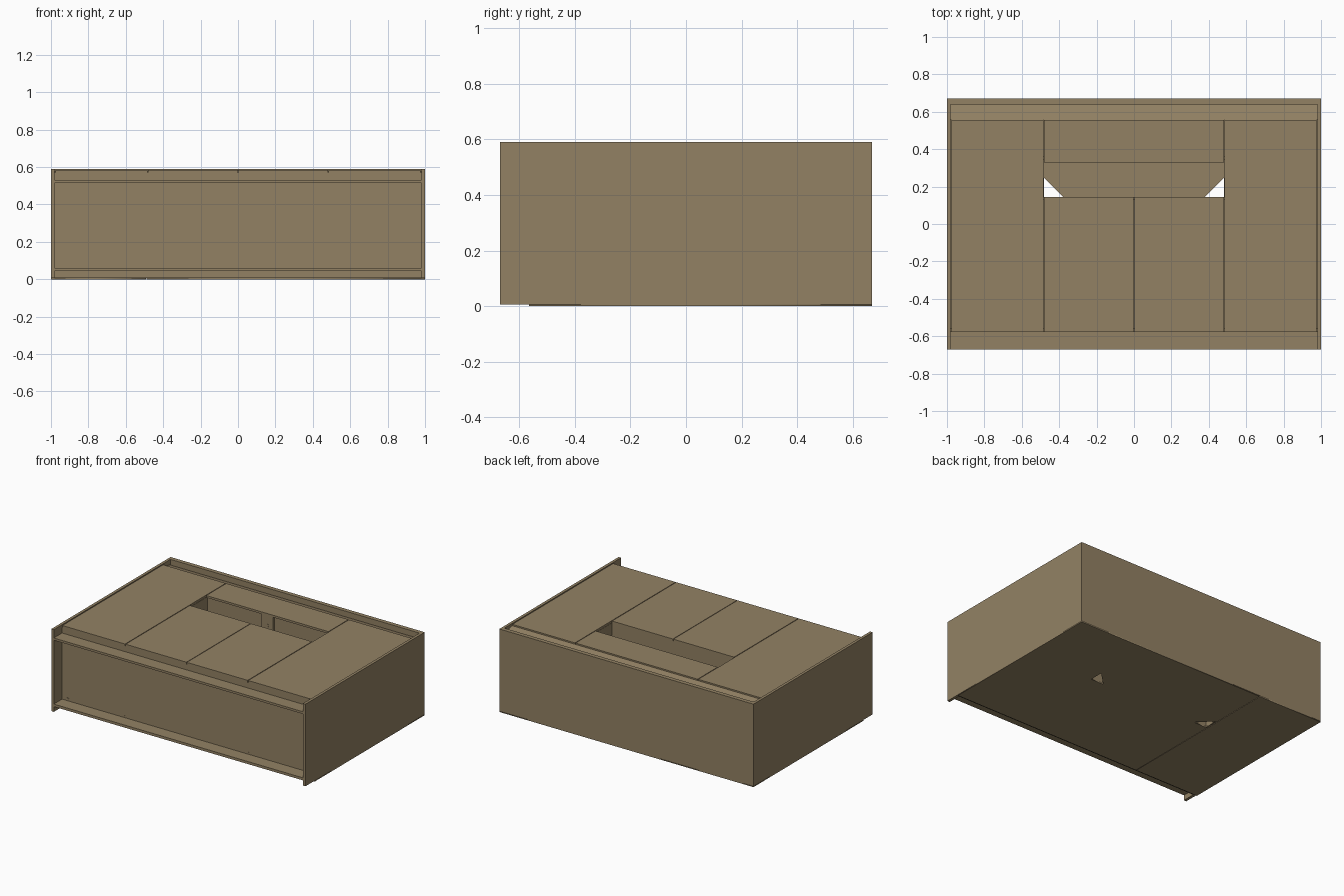
import bpy, bmesh, math

if "Cube" in bpy.data.objects:
    bpy.data.objects.remove(bpy.data.objects["Cube"])

wood = bpy.data.materials.new("brown_board")
wood.diffuse_color = (0.29, 0.222, 0.127, 1)
wood.use_nodes = True
wood.node_tree.nodes["Principled BSDF"].inputs["Base Color"].default_value = wood.diffuse_color


def add_mesh(name, bm):
    bmesh.ops.recalc_face_normals(bm, faces=bm.faces)
    me = bpy.data.meshes.new(name)
    bm.to_mesh(me)
    bm.free()
    me.materials.append(wood)
    ob = bpy.data.objects.new(name, me)
    bpy.context.collection.objects.link(ob)
    return ob


def board(name, x, y, z):
    """Box from (min, max) ranges."""
    bm = bmesh.new()
    bmesh.ops.create_cube(bm, size=1)
    for v in bm.verts:
        v.co = [r[0] if c < 0 else r[1] for c, r in zip(v.co, (x, y, z))]
    return add_mesh(name, bm)


def mirrored(name, x, y, z):
    board(name + "_right", x, y, z)
    board(name + "_left", (-x[1], -x[0]), y, z)


def disc(name, x, y, z, r):
    """Small fitting lying flat on a front-facing board."""
    bm = bmesh.new()
    bmesh.ops.create_cone(bm, cap_ends=True, segments=16, radius1=r, radius2=r, depth=0.004)
    for v in bm.verts:
        v.co = (v.co.x + x, v.co.z + y, v.co.y + z)
    add_mesh(name, bm)


def sheet(name, outlines, z0, z1):
    """Flat sheet; inner outlines become holes."""
    cu = bpy.data.curves.new(name, 'CURVE')
    cu.dimensions = '2D'
    cu.fill_mode = 'BOTH'
    cu.extrude = (z1 - z0) / 2
    for pts in outlines:
        sp = cu.splines.new('POLY')
        sp.points.add(len(pts) - 1)
        for p, (x, y) in zip(sp.points, pts):
            p.co = (x, y, 0, 1)
        sp.use_cyclic_u = True
    cu.materials.append(wood)
    ob = bpy.data.objects.new(name, cu)
    ob.location.z = (z0 + z1) / 2
    bpy.context.collection.objects.link(ob)


# outer case
mirrored("side_panel", (0.98, 1.0), (-0.67, 0.67), (0.006, 0.59))
board("back_panel", (-0.98, 0.98), (0.64, 0.67), (0.006, 0.59))
board("front_panel", (-0.98, 0.98), (-0.577, -0.56), (0.006, 0.57))

# ledges in front of the recessed front panel
board("top_ledge", (-0.98, 0.98), (-0.67, -0.577), (0.515, 0.531))
board("bottom_ledge", (-0.98, 0.98), (-0.67, -0.577), (0.043, 0.061))

# floor sheets, with two triangular corner openings
hole = [(0.48, 0.145), (0.48, 0.245), (0.38, 0.145)]
sheet("main_floor", [[(-0.489, -0.565), (1, -0.565), (1, 0.67), (-0.489, 0.67)],
                     hole, [(-x, y) for x, y in hole]], 0, 0.006)
sheet("left_floor", [[(-1, -0.565), (-0.492, -0.565), (-0.492, 0.67), (-1, 0.67)]], 0, 0.006)

# inner walls
mirrored("divider", (0.483, 0.499), (-0.56, 0.555), (0.006, 0.57))
board("well_front_wall", (-0.483, 0.483), (0.128, 0.144), (0.006, 0.57))
board("well_back_wall", (-0.483, 0.483), (0.345, 0.36), (0.006, 0.57))
board("well_post", (-0.045, 0.045), (0.331, 0.345), (0.006, 0.57))
disc("post_fitting", 0, 0.331, 0.5, 0.01)

# lids
mirrored("outer_lid", (0.485, 0.977), (-0.577, 0.555), (0.57, 0.585))
mirrored("centre_lid", (0.002, 0.48), (-0.577, 0.145), (0.57, 0.585))
board("rear_shelf", (-0.48, 0.48), (0.33, 0.555), (0.57, 0.585))

# sloping rail behind the lids
bm = bmesh.new()
profile = [(0.555, 0.5), (0.64, 0.5), (0.64, 0.55), (0.555, 0.575)]
face = bm.faces.new([bm.verts.new((-0.98, y, z)) for y, z in profile])
ext = bmesh.ops.extrude_face_region(bm, geom=[face])
for g in ext["geom"]:
    if isinstance(g, bmesh.types.BMVert):
        g.co.x = 0.98
add_mesh("rear_rail", bm)

# round fittings in the front panel
for x, r in ((0.935, 0.011), (0.49, 0.005)):
    for s in (-1, 1):
        for z in (0.072, 0.5):
            disc("front_fitting", s * x, -0.577, z, r)
